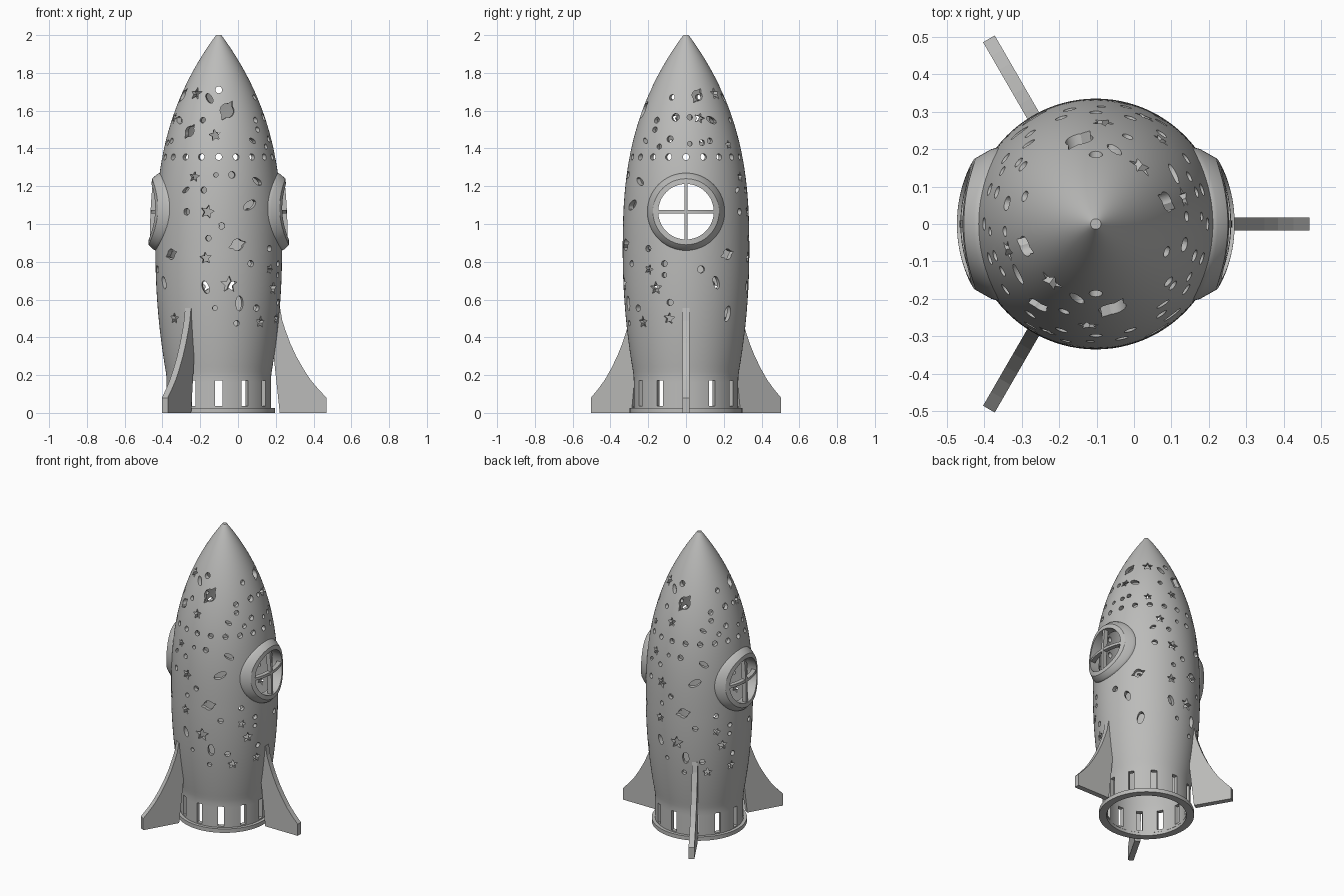
import bpy, bmesh, math
from mathutils import Vector, Matrix

if "Cube" in bpy.data.objects:
    bpy.data.objects.remove(bpy.data.objects["Cube"])

AXIS_X = -0.102      # rocket axis
WIN_Z = 1.065        # porthole height
TAU = 2 * math.pi

grey = bpy.data.materials.new("warm grey")
grey.diffuse_color = (0.5, 0.5, 0.49, 1)
grey.use_nodes = True
grey.node_tree.nodes["Principled BSDF"].inputs["Base Color"].default_value = grey.diffuse_color


def hull(z):
    """Outer hull radius at height z."""
    if z > 0.85:
        return 0.014 + 0.321 * (1 - min(1, (z - 0.85) / 1.15) ** 2.65)
    return max(0.277, 0.335 - 0.137 * (0.85 - z) ** 2)


def finish(name, bm):
    bmesh.ops.recalc_face_normals(bm, faces=bm.faces)
    me = bpy.data.meshes.new(name)
    bm.to_mesh(me)
    bm.free()
    me.materials.append(grey)
    ob = bpy.data.objects.new(name, me)
    ob.location.x = AXIS_X
    bpy.context.collection.objects.link(ob)
    return ob


def smooth(ob):
    bpy.ops.object.select_all(action='DESELECT')
    ob.select_set(True)
    bpy.context.view_layer.objects.active = ob
    bpy.ops.object.shade_smooth_by_angle(angle=math.radians(30))


def loft(bm, loops, cyclic):
    """Skin a list of closed point loops; cap the ends when not cyclic."""
    vs = [[bm.verts.new(p) for p in lp] for lp in loops]
    n = len(vs[0])
    pairs = list(zip(vs, vs[1:])) + ([(vs[-1], vs[0])] if cyclic else [])
    for a, b in pairs:
        for i in range(n):
            j = (i + 1) % n
            bm.faces.new((a[i], a[j], b[j], b[i]))
    if not cyclic:
        bm.faces.new(vs[0])
        bm.faces.new(vs[-1])


def revolve(name, profile, segs=96):
    bm = bmesh.new()
    loops = [[(r * math.cos(TAU * k / segs), r * math.sin(TAU * k / segs), z)
              for r, z in profile] for k in range(segs)]
    loft(bm, loops, True)
    bmesh.ops.remove_doubles(bm, verts=bm.verts, dist=1e-5)
    return finish(name, bm)


# hull shell: outer wall up, inner wall down
zs = [0.02 + 1.98 * i / 70 for i in range(71)]
outer = [(hull(z), z) for z in zs]
inner = [(hull(z) - 0.028, z) for z in zs if z < 1.945]
body = revolve("hull", outer + [(0, 2.0), (0, 1.955)] + inner[::-1])

# base ring
smooth(revolve("base_ring", [(0.25, 0), (0.298, 0), (0.298, 0.027), (0.25, 0.027)]))


# cut-out outlines, as radius by angle
def outline(kind, s):
    n = 10 if kind == 'star' else 16 if kind == 'dot' else 32
    pts = []
    for k in range(n):
        a = TAU * k / n
        c, d = math.cos(a), math.sin(a)
        if kind == 'star':
            r = s if k % 2 == 0 else 0.45 * s
        elif kind == 'dot':
            r = s
        else:
            r = 1 / math.hypot(c / s, d / (s * (0.5 if kind == 'oval' else 0.22)))
            if kind == 'planet':
                r = max(r, 0.62 * s)
        pts.append((r * c, r * d))
    return pts


cut = bmesh.new()
placed = []


def punch(kind, az, z, s, turn=0.0):
    """Add a radial prism cutter unless it meets an earlier one."""
    R = hull(z)
    mid = Vector((R * math.cos(az), R * math.sin(az), z))
    if any((mid - p).length < s + q + 0.006 for p, q in placed):
        return
    placed.append((mid, s))
    rad = Vector((math.cos(az), math.sin(az), 0))
    tan = Vector((-math.sin(az), math.cos(az), 0))
    ct, st = math.cos(turn), math.sin(turn)
    flat = [(u * ct - v * st, u * st + v * ct) for u, v in outline(kind, s)]
    loft(cut, [[rad * d + tan * u + Vector((0, 0, z + v)) for u, v in flat]
               for d in (max(0.01, R - 0.1), R + 0.07)], False)


# reserve the portholes, then the belt of dots
for sx in (1, -1):
    placed.append((Vector((sx * 0.325, 0, WIN_Z)), 0.205))
for k in range(20):
    punch('dot', TAU * k / 20 + math.pi / 2, 1.355, 0.017)

# decorations: sideways offset, height, size, turn; used on opposite sides
front = {
    'star': [(-.12, 1.69, .035, .3), (-.02, 1.47, .032, .5), (-.235, 1.56, .03, 0),
             (-.13, 1.25, .03, .2), (-.06, 1.065, .038, .1), (-.07, .82, .033, .4),
             (.055, .68, .045, .3), (-.235, .5, .032, .2), (.22, .48, .032, .3),
             (.27, .76, .028, 0)],
    'planet': [(.045, 1.6, .06, 1.0), (-.155, 1.49, .045, 1.0), (.1, .89, .05, .3)],
    'oval': [(.205, 1.225, .032, 2.6), (.165, 1.1, .042, .5), (-.175, 1.18, .022, .6),
             (-.07, .665, .035, 1.9), (-.29, .69, .035, 1.9), (.11, .58, .04, 1.6),
             (.18, 1.44, .022, 2.6)],
    'dot': [(0, 1.71, .018, 0), (-.085, 1.55, .015, 0), (.19, 1.67, .015, 0),
            (.195, 1.55, .016, 0), (-.25, 1.44, .015, 0), (.25, 1.41, .014, 0),
            (-.015, 1.26, .012, 0), (.07, 1.26, .018, 0), (-.08, 1.18, .016, 0),
            (-.17, 1.065, .018, 0), (.015, .99, .017, 0), (-.055, .925, .015, 0),
            (.17, .79, .017, 0), (-.02, .555, .013, 0), (.095, .475, .015, 0),
            (.2, .555, .018, 0)],
}
side = {
    'star': [(-.16, .66, .036, .3), (-.09, .5, .032, .2), (.225, 1.42, .026, .4)],
    'planet': [(.06, 1.68, .045, 1.0), (.22, .84, .045, .3)],
    'oval': [(.135, 1.55, .032, 2.7), (.2, 1.665, .03, 2.2), (.22, .525, .042, 1.4)],
    'dot': [(.02, 1.565, .014, 0), (-.055, 1.565, .02, 0), (-.085, 1.45, .017, 0),
            (.02, 1.425, .012, 0), (.085, 1.43, .015, 0), (-.165, 1.5, .015, 0),
            (.08, .76, .019, 0), (-.115, .79, .016, 0), (-.115, .73, .014, 0),
            (-.085, .585, .017, 0), (-.2, .87, .017, 0)],
}
for base, pattern in ((-math.pi / 2, front), (0, side), (math.pi / 2, front), (math.pi, side)):
    for kind, items in pattern.items():
        for u, z, s, turn in items:
            punch(kind, base + math.asin(max(-.97, min(.97, u / hull(z)))), z, s, turn)

# exhaust slots
for k in range(12):
    rot = Matrix.Rotation(TAU * k / 12, 4, 'Z')
    bmesh.ops.create_cube(cut, size=1, matrix=rot @ Matrix.Translation((0.27, 0, 0.103))
                          @ Matrix.Diagonal((0.12, 0.038, 0.135, 1)))
# porthole openings
bmesh.ops.create_cone(cut, cap_ends=True, segments=64, radius1=0.152, radius2=0.152, depth=1,
                      matrix=Matrix.Translation((0, 0, WIN_Z)) @ Matrix.Rotation(math.pi / 2, 4, 'Y'))

cutter = finish("hull_cutter", cut)
cutter.hide_render = True
mod = body.modifiers.new("cutouts", 'BOOLEAN')
mod.operation, mod.solver, mod.object = 'DIFFERENCE', 'EXACT', cutter
bpy.context.view_layer.objects.active = body
bpy.ops.object.modifier_apply(modifier=mod.name)
bpy.data.objects.remove(cutter)
smooth(body)


# portholes: rim and crossbars wrapped on the hull
def wrap(sx, y, dz, off):
    z = WIN_Z + dz
    return (sx * math.sqrt((hull(z) + off) ** 2 - y * y), y, z)


rim = [(.205, -.02), (.205, 0), (.2, .012), (.175, .036), (.147, .036), (.147, -.03)]
for sx, label in ((1, "right"), (-1, "left")):
    bm = bmesh.new()
    loft(bm, [[wrap(sx, p * math.cos(a), p * math.sin(a), o) for p, o in rim]
              for a in (TAU * k / 64 for k in range(64))], True)
    smooth(finish(label + "_porthole_rim", bm))
    bm = bmesh.new()
    corners = [(-.009, .0), (.009, .0), (.009, .03), (-.009, .03)]
    ts = [-.15 + .3 * i / 12 for i in range(13)]
    loft(bm, [[wrap(sx, t, w, o) for w, o in corners] for t in ts], False)
    loft(bm, [[wrap(sx, w, t, o) for w, o in corners] for t in ts], False)
    smooth(finish(label + "_porthole_crossbars", bm))

# three swept fins
edge = [(.323, 0), (.571, 0), (.571, .08), (.528, .125), (.486, .175), (.45, .23),
        (.41, .3), (.378, .37), (.352, .44), (.336, .49), (.325, .555), (.3, .555), (.291, .3)]
for k in range(3):
    bm = bmesh.new()
    loft(bm, [[(r, y, z) for r, z in edge] for y in (-.018, .018)], False)
    bmesh.ops.rotate(bm, verts=bm.verts, matrix=Matrix.Rotation(TAU * k / 3, 3, 'Z'))
    finish("fin_%d" % (k + 1), bm)
